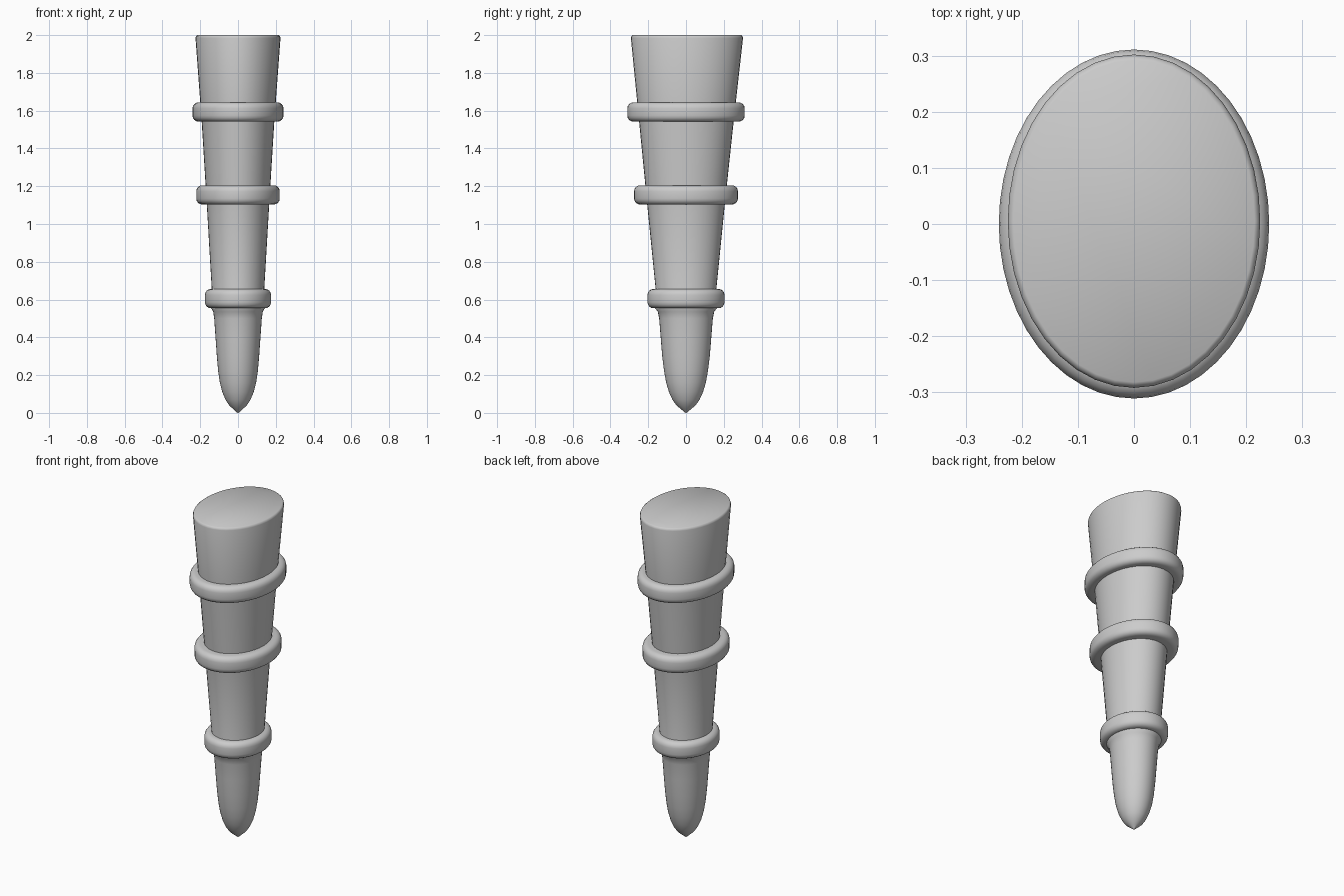
import bpy, bmesh, math

if "Cube" in bpy.data.objects:
    bpy.data.objects.remove(bpy.data.objects["Cube"])


def loft(name, sections, sides=40, closed=False, angle=40):
    """Skin elliptical sections (z, rx, ry, y offset)."""
    bm = bmesh.new()
    loops = []
    for z, rx, ry, oy in sections:
        loops.append([bm.verts.new((rx * math.cos(2 * math.pi * i / sides),
                                    oy + ry * math.sin(2 * math.pi * i / sides), z))
                      for i in range(sides)])
    pairs = list(zip(loops, loops[1:]))
    if closed:
        pairs.append((loops[-1], loops[0]))
    for a, b in pairs:
        for i in range(sides):
            j = (i + 1) % sides
            bm.faces.new((a[i], a[j], b[j], b[i]))
    if not closed:
        bm.faces.new(loops[0][::-1])
        bm.faces.new(loops[-1])
    bmesh.ops.recalc_face_normals(bm, faces=bm.faces)
    mesh = bpy.data.meshes.new(name)
    bm.to_mesh(mesh)
    bm.free()
    obj = bpy.data.objects.new(name, mesh)
    bpy.context.collection.objects.link(obj)
    bpy.ops.object.select_all(action='DESELECT')
    obj.select_set(True)
    bpy.context.view_layer.objects.active = obj
    bpy.ops.object.shade_smooth_by_angle(angle=math.radians(angle))
    return obj


def band(name, z, rx, ry, half_height=0.051, depth=0.06, corner=0.032):
    """Elliptical collar with a rounded-rectangle cross-section."""
    sections = []
    for sx, sz, start in ((1, 1, 0), (-1, 1, 90), (-1, -1, 180), (1, -1, 270)):
        for k in range(5):
            a = math.radians(start + k * 22.5)
            d = -depth + sx * (depth - corner) + corner * math.cos(a)
            h = sz * (half_height - corner) + corner * math.sin(a)
            sections.append((z + h, rx + d, ry + d, 0))
    return loft(name, sections, sides=48, closed=True)


# Tapering oval shaft with rounded tip and softened top rim
loft("tapered_shaft", [
    (0.0, 0.003, 0.003, 0), (0.02, 0.025, 0.027, 0), (0.04, 0.047, 0.051, 0),
    (0.07, 0.066, 0.072, 0), (0.11, 0.083, 0.090, 0), (0.16, 0.096, 0.105, 0),
    (0.22, 0.105, 0.116, 0), (0.30, 0.112, 0.126, 0), (0.40, 0.119, 0.134, 0),
    (0.50, 0.126, 0.142, 0), (0.535, 0.131, 0.149, 0), (0.56, 0.145, 0.168, 0),
    (0.60, 0.145, 0.168, 0), (0.64, 0.138, 0.159, 0),
    (1.10, 0.165, 0.205, 0), (1.54, 0.192, 0.250, 0.002),
    (1.985, 0.225, 0.297, 0.005), (1.995, 0.222, 0.294, 0.005),
    (2.0, 0.215, 0.287, 0.005)])

# Three raised bands
band("lower_band", 0.605, 0.175, 0.204)
band("middle_band", 1.154, 0.221, 0.275, depth=0.075)
band("upper_band", 1.593, 0.241, 0.311)
